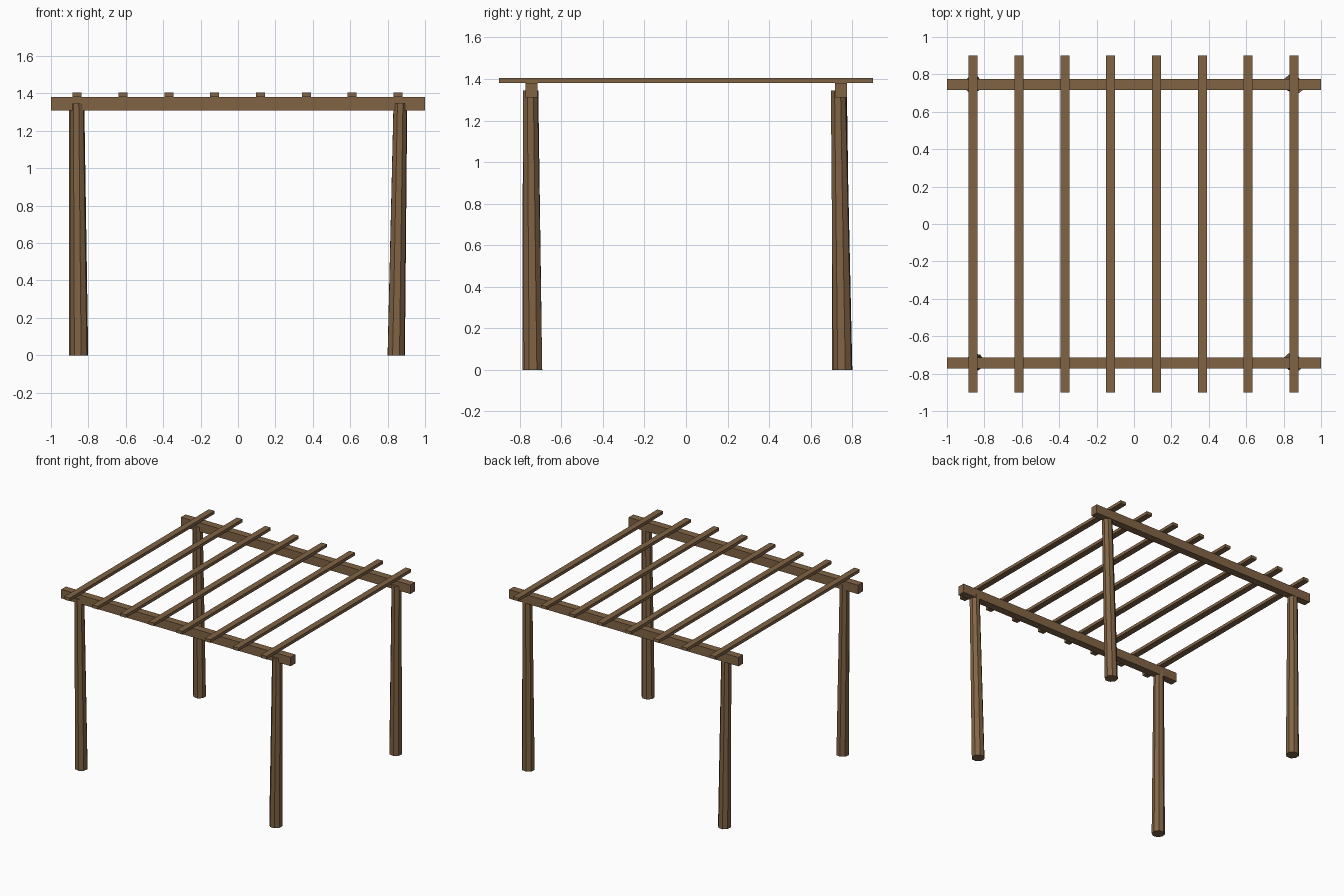
import bpy, bmesh
from math import pi
from mathutils import Matrix, Vector

cube = bpy.data.objects.get("Cube")
if cube:
    bpy.data.objects.remove(cube, do_unlink=True)

wood = bpy.data.materials.new("brown_wood")
wood.use_nodes = True
colour = (0.22, 0.127, 0.06, 1)
wood.diffuse_color = colour
wood.node_tree.nodes["Principled BSDF"].inputs["Base Color"].default_value = colour


def finish(name, bm):
    bmesh.ops.recalc_face_normals(bm, faces=bm.faces)
    mesh = bpy.data.meshes.new(name)
    bm.to_mesh(mesh)
    bm.free()
    mesh.materials.append(wood)
    obj = bpy.data.objects.new(name, mesh)
    bpy.context.collection.objects.link(obj)
    return obj


def timber(name, centre, size):
    bm = bmesh.new()
    bmesh.ops.create_cube(bm, size=1, matrix=Matrix.Translation(centre) @ Matrix.Diagonal((*size, 1)))
    return finish(name, bm)


def post(name, foot, head, turn):
    # Tapered log, sheared so that both ends stay level
    bm = bmesh.new()
    height = 1.345
    bmesh.ops.create_cone(bm, cap_ends=True, segments=8, radius1=0.048, radius2=0.038,
                          depth=height, matrix=Matrix.Rotation(turn, 4, 'Z'))
    foot, head = Vector((*foot, 0)), Vector((*head, height))
    for v in bm.verts:
        end = head if v.co.z > 0 else foot
        v.co = Vector((v.co.x, v.co.y, 0)) + end
    return finish(name, bm)


# Four slightly leaning posts
post("front_right_post", (-0.848, -0.739), (-0.859, -0.748), pi / 16)
post("front_left_post", (0.845, -0.736), (0.867, -0.749), pi / 8)
post("back_right_post", (-0.859, 0.748), (-0.868, 0.738), pi / 10)
post("back_left_post", (0.846, 0.754), (0.868, 0.734), pi / 12)

# Two long beams
for side, y in (("front", -0.743), ("back", 0.746)):
    timber(side + "_beam", (0, y, 1.345), (2, 0.058, 0.07))

# Eight rafters laid across the beams
for i in range(8):
    timber(f"rafter_{i + 1}", (-0.86 + i * 0.245, 0, 1.392), (0.048, 1.8, 0.024))
